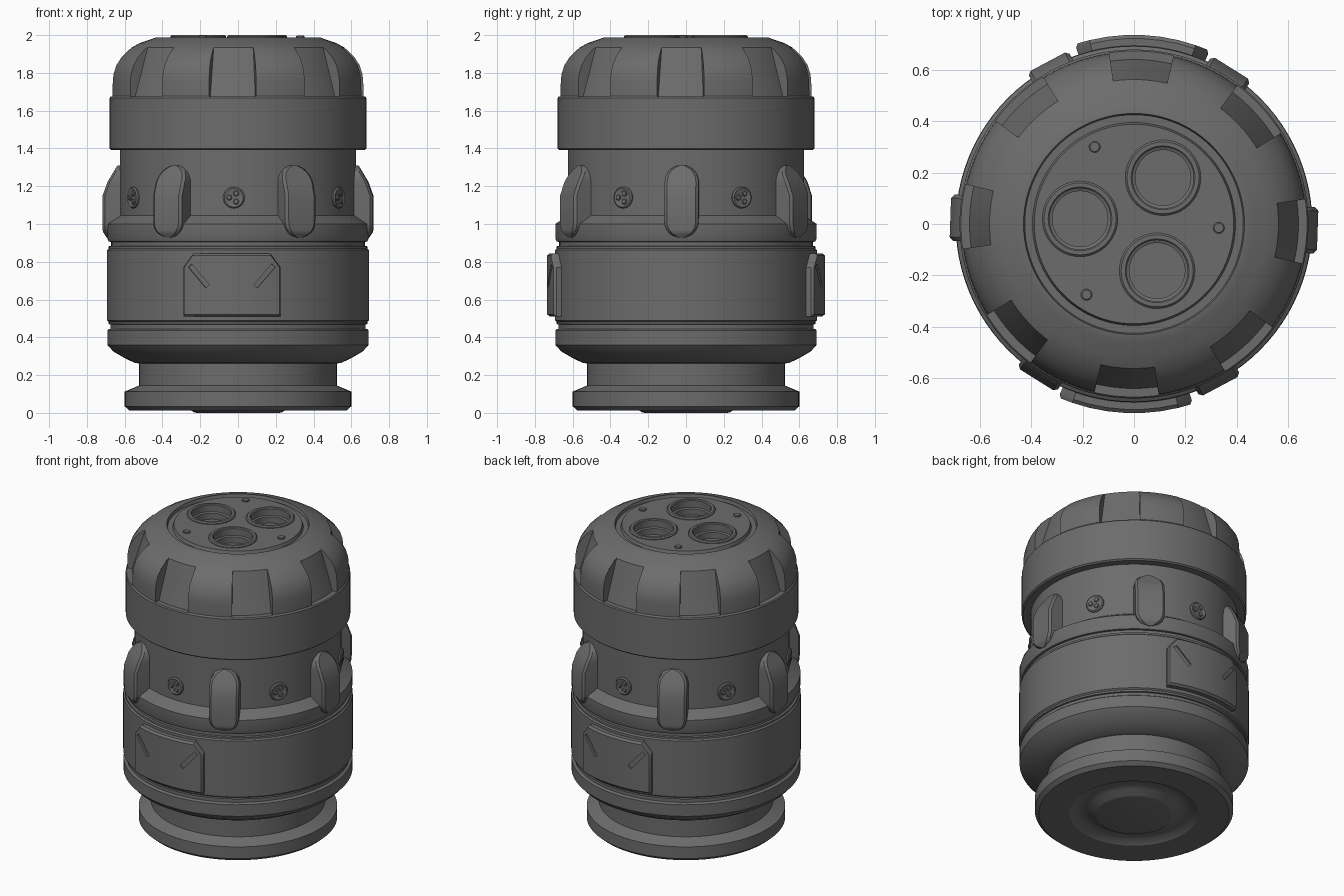
import bpy, bmesh, math
from mathutils import Matrix, Vector

if "Cube" in bpy.data.objects:
    bpy.data.objects.remove(bpy.data.objects["Cube"])

grey = bpy.data.materials.new("dark_grey_metal")
grey.diffuse_color = (0.15, 0.15, 0.15, 1)
grey.use_nodes = True
grey.node_tree.nodes["Principled BSDF"].inputs["Base Color"].default_value = grey.diffuse_color
T, R = Matrix.Translation, Matrix.Rotation


def finish(ob):
    ob.data.shade_smooth()
    ob.data.set_sharp_from_angle(angle=math.radians(28))


def loft(name, sections, ring=False, loop=False, matrix=Matrix()):
    """Skin between sections. ring: the sweep closes; loop: each section closes."""
    bm = bmesh.new()
    rows = [[bm.verts.new(p) for p in s] for s in sections]
    n, m = len(rows), len(rows[0])
    for i in range(n if ring else n - 1):
        a, b = rows[i], rows[(i + 1) % n]
        for j in range(m if loop else m - 1):
            k = (j + 1) % m
            bm.faces.new((a[j], a[k], b[k], b[j]))
    if not ring:
        bm.faces.new(rows[0])
        bm.faces.new(rows[-1][::-1])
    bmesh.ops.remove_doubles(bm, verts=bm.verts, dist=1e-5)
    bmesh.ops.recalc_face_normals(bm, faces=bm.faces)
    me = bpy.data.meshes.new(name)
    bm.to_mesh(me)
    bm.free()
    me.materials.append(grey)
    ob = bpy.data.objects.new(name, me)
    bpy.context.collection.objects.link(ob)
    ob.matrix_world = matrix
    finish(ob)
    return ob


def polar(r, a, z):
    return (r * math.cos(a), r * math.sin(a), z)


def lathe(name, profile, segs=96, loop=False, matrix=Matrix()):
    secs = [[polar(r, 2 * math.pi * i / segs, z) for r, z in profile] for i in range(segs)]
    return loft(name, secs, True, loop, matrix)


def cut(ob, cutters):
    """Subtract the cutters, bake the result and drop the cutters."""
    for c in cutters:
        c.hide_render = True
        mod = ob.modifiers.new("cut", 'BOOLEAN')
        mod.operation, mod.solver, mod.object = 'DIFFERENCE', 'EXACT', c
    bpy.context.view_layer.update()
    me = bpy.data.meshes.new_from_object(ob.evaluated_get(bpy.context.evaluated_depsgraph_get()))
    ob.modifiers.clear()
    ob.data = me
    for c in cutters:
        bpy.data.objects.remove(c)
    finish(ob)


# Foot, neck, grooved main band and upper collar
lathe("body", [
    (0, 0), (0.22, 0), (0.235, 0.004), (0.27, 0.03), (0.31, 0.04), (0.35, 0.037), (0.39, 0.013),
    (0.575, 0.013), (0.60, 0.035), (0.60, 0.113), (0.53, 0.142), (0.525, 0.145), (0.525, 0.262),
    (0.545, 0.264), (0.60, 0.29), (0.66, 0.325), (0.692, 0.36), (0.692, 0.437), (0.685, 0.443),
    (0.675, 0.445), (0.675, 0.468), (0.685, 0.47), (0.685, 0.482), (0.694, 0.49),
    (0.694, 0.862), (0.685, 0.87), (0.685, 0.882), (0.672, 0.884), (0.672, 0.905), (0.685, 0.907),
    (0.692, 0.925), (0.692, 1.0), (0.632, 1.04), (0.625, 1.045), (0.625, 1.42), (0, 1.42)])

# Domed cap with a ring groove on top
cap = lathe("cap", [
    (0, 1.392), (0.67, 1.392), (0.679, 1.40), (0.679, 1.668), (0.671, 1.678), (0.670, 1.76),
    (0.665, 1.795), (0.651, 1.84), (0.625, 1.88), (0.58, 1.925), (0.52, 1.958), (0.46, 1.978),
    (0.435, 1.988), (0.43, 1.988), (0.425, 1.968), (0.395, 1.968), (0.388, 1.988), (0, 1.988)])

# Eight sloped notches round the cap, three sockets in the top
cutters = []
NOTCH = [(0.56, 1.942), (0.64, 1.675), (0.9, 1.675), (0.9, 2.1), (0.56, 2.1)]
for k in range(8):
    mid = math.radians(-2.5 + 45 * k)
    cutters.append(loft("notch_cutter", [[polar(r, mid + 0.187 * (i / 5 - 1), z) for r, z in NOTCH]
                                         for i in range(11)], loop=True))
SOCKETS = [(-0.21, 0.02), (0.113, 0.18), (0.09, -0.182)]
for x, y in SOCKETS:
    cutters.append(lathe("socket_cutter", [(0, 1.905), (0.125, 1.905), (0.125, 2.1), (0, 2.1)],
                         48, matrix=T((x, y, 0))))
cut(cap, cutters)
for x, y in SOCKETS:
    lathe("socket_collar", [(0.147, 1.97), (0.147, 1.993), (0.14, 2.0), (0.124, 2.0), (0.119, 1.995),
                            (0.119, 1.95), (0.108, 1.945), (0.108, 1.90), (0.13, 1.90), (0.13, 1.97)],
          48, True, T((x, y, 0)))
for x, y in [(0.33, -0.015), (-0.153, 0.30), (-0.185, -0.275)]:
    lathe("top_pin", [(0, 1.97), (0.022, 1.97), (0.022, 1.994), (0.018, 1.997), (0, 1.997)],
          20, matrix=T((x, y, 0)))


# Six rounded lugs with a sloped upper half
def lug_depth(z):
    pts = [(0.92, 0.69), (0.96, 0.715), (1.15, 0.715), (1.22, 0.69), (1.32, 0.632)]
    for (z0, r0), (z1, r1) in zip(pts, pts[1:]):
        if z <= z1:
            return r0 + (r1 - r0) * max(0, z - z0) / (z1 - z0)
    return pts[-1][1]


HALF = 0.09
outline = [(HALF * math.sin(t), 1.015 - HALF * math.cos(t))
           for t in [math.radians(10 + 10 * i) for i in range(9)]]
outline += [(HALF, 1.15)]
outline += [(HALF * math.cos(t), 1.222 + HALF * math.sin(t))
            for t in [math.radians(10 * i) for i in range(9)]]
lug_rows = []
for w, z in outline:
    r, e = lug_depth(z), min(0.014, w * 0.4)
    lug_rows.append([(0.58, -w, z), (r - 0.013, -w, z), (r, e - w, z),
                     (r, w - e, z), (r - 0.013, w, z), (0.58, w, z)])
for k in range(6):
    loft("lug", lug_rows, loop=True, matrix=R(math.radians(-2 + 60 * k), 4, 'Z'))

# Round studs between the lugs, each with three small bumps
for k in range(6):
    base = R(math.radians(28 + 60 * k), 4, 'Z') @ T((0.6, 0, 1.14)) @ R(math.pi / 2, 4, 'Y')
    lathe("stud", [(0, 0), (0.057, 0), (0.057, 0.03), (0.05, 0.037), (0.043, 0.034), (0, 0.034)],
          32, matrix=base)
    for j in range(3):
        a = math.radians(30 + 120 * j)
        lathe("stud_bump", [(0, 0), (0.015, 0), (0.015, 0.038), (0.011, 0.042), (0, 0.042)],
              14, matrix=base @ T(polar(0.025, a, 0)))

# Curved plates front and back, clipped at the top corners, with two slanted slots
half_angles = [0.364, 0.35, 0.285, 0.19, 0.095]
angles = [-a for a in half_angles] + [0] + half_angles[::-1]
for mid in (math.radians(-92.7), math.radians(87.3)):
    secs = []
    for a in angles:
        top = 0.845 - 0.075 * max(0, abs(a) - 0.285) / 0.079
        r = 0.722 if abs(a) > 0.36 else 0.736
        secs.append([polar(rr, mid + a, z) for rr, z in [
            (0.66, 0.51), (0.722, 0.51), (r, 0.522), (r, top - 0.012), (0.722, top), (0.66, top)]])
    plate = loft("side_plate", secs, loop=True)
    slots = []
    for s in (-1, 1):
        m = R(mid + s * 0.24, 4, 'Z') @ T((0.737, 0, 0.725)) @ R(-s * 0.72, 4, 'X')
        sq = [(-0.012, -0.013), (0.03, -0.013), (0.03, 0.013), (-0.012, 0.013)]
        slots.append(loft("slot_cutter", [[(x, y, z) for x, y in sq] for z in (-0.073, 0.073)],
                          loop=True, matrix=m))
    cut(plate, slots)
